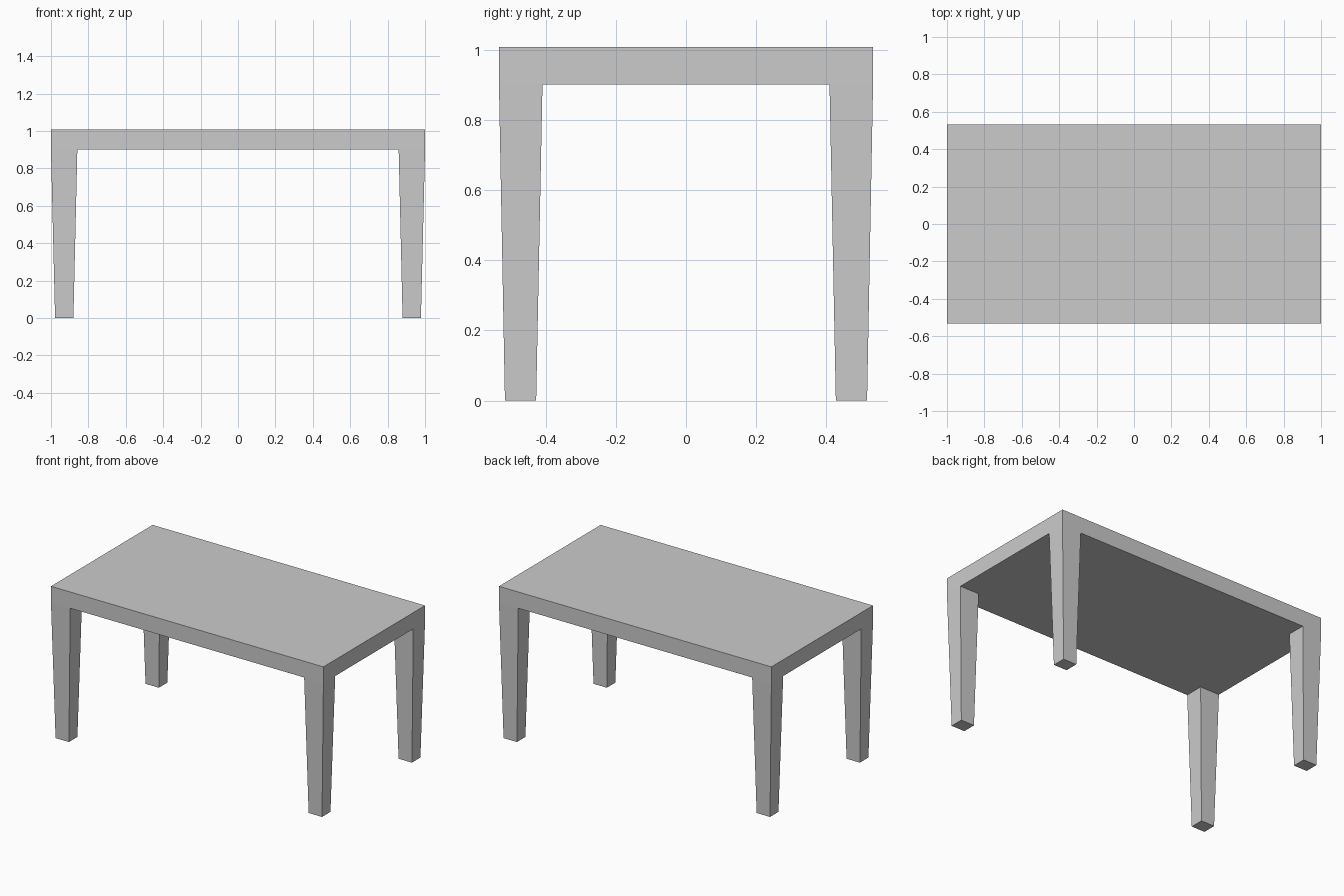
import bpy, bmesh
from mathutils import Vector

if "Cube" in bpy.data.objects:
    bpy.data.objects.remove(bpy.data.objects["Cube"])

HX, HY = 1.0, 0.533            # half size of the top
TOP, UNDER = 1.008, 0.90       # slab top and underside
IX, IY = 0.859, 0.409          # inner leg faces at the underside
FOOT_X, FOOT_Y = (0.88, 0.978), (0.427, 0.516)   # foot inner / outer

bm = bmesh.new()

# Table top slab
bmesh.ops.create_cube(bm, size=1)
for v in bm.verts:
    v.co = Vector((v.co.x * 2 * HX, v.co.y * 2 * HY, TOP if v.co.z > 0 else UNDER))

# Loop cuts marking the four leg corners
for axis, d in ((0, IX), (0, -IX), (1, IY), (1, -IY)):
    n = Vector((0, 0, 0))
    n[axis] = 1
    bmesh.ops.bisect_plane(bm, geom=bm.verts[:] + bm.edges[:] + bm.faces[:],
                           plane_co=n * d, plane_no=n)

# Tapered legs extruded down from the corner faces
bm.normal_update()
corners = []
for f in bm.faces:
    c = f.calc_center_median()
    if f.normal.z < -0.9 and abs(c.x) > IX and abs(c.y) > IY:
        corners.append(f)
for f in corners:
    foot = bmesh.ops.extrude_discrete_faces(bm, faces=[f])["faces"][0]
    for v in foot.verts:
        x = FOOT_X[abs(v.co.x) > IX + 0.01]
        y = FOOT_Y[abs(v.co.y) > IY + 0.01]
        v.co = Vector((x if v.co.x > 0 else -x, y if v.co.y > 0 else -y, 0))

bmesh.ops.recalc_face_normals(bm, faces=bm.faces[:])
mesh = bpy.data.meshes.new("table")
bm.to_mesh(mesh)
bm.free()
bpy.context.collection.objects.link(bpy.data.objects.new("table", mesh))
